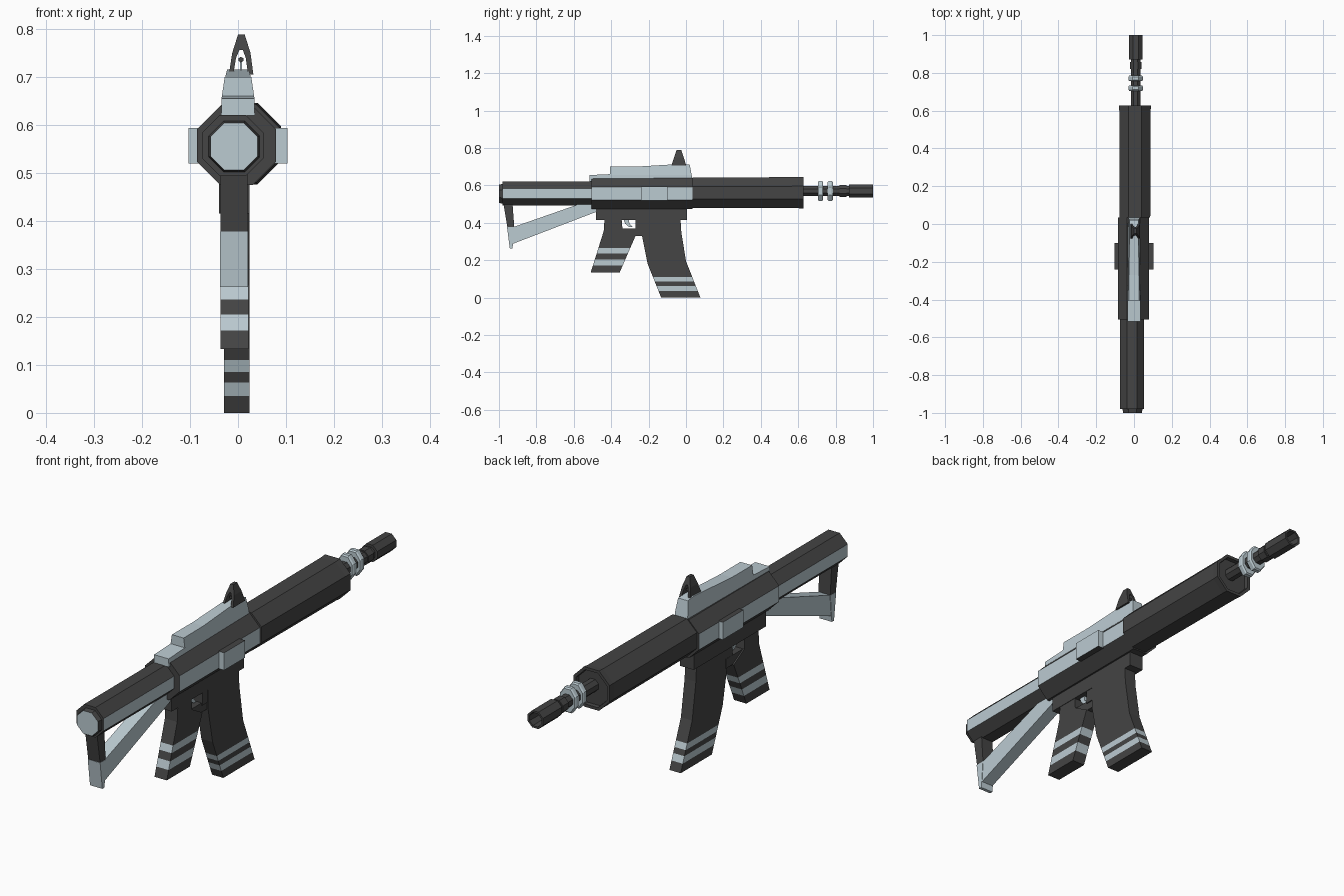
import bpy, bmesh, math
from mathutils import Vector

if "Cube" in bpy.data.objects:
    bpy.data.objects.remove(bpy.data.objects["Cube"])


def material(name, rgb):
    m = bpy.data.materials.new(name)
    m.diffuse_color = (*rgb, 1)
    m.use_nodes = True
    m.node_tree.nodes["Principled BSDF"].inputs["Base Color"].default_value = m.diffuse_color
    return m


DARK, LIGHT = 0, 1
MATS = [material("charcoal", (0.058, 0.058, 0.058)),
        material("pale_blue_grey", (0.50, 0.595, 0.64))]


def finish(name, bm, rule=DARK):
    """rule is a material index or a function of (centre, normal)."""
    bmesh.ops.recalc_face_normals(bm, faces=bm.faces)
    bm.normal_update()
    for f in bm.faces:
        f.material_index = int(rule(f.calc_center_median(), f.normal)) if callable(rule) else rule
    me = bpy.data.meshes.new(name)
    bm.to_mesh(me)
    bm.free()
    for m in MATS:
        me.materials.append(m)
    ob = bpy.data.objects.new(name, me)
    bpy.context.collection.objects.link(ob)
    return ob


def turned(name, profile, n=8, cx=0.0, cz=0.56, sx=1.0, rule=DARK):
    """Flat-sided tube along y from (y, apothem) pairs, capped at both ends."""
    bm = bmesh.new()
    rings = []
    for y, a in profile:
        r = a / math.cos(math.pi / n)
        rings.append([bm.verts.new((cx + sx * r * math.cos((i + .5) * math.tau / n), y,
                                    cz + r * math.sin((i + .5) * math.tau / n)))
                      for i in range(n)])
    for p, q in zip(rings, rings[1:]):
        for i in range(n):
            j = (i + 1) % n
            bm.faces.new((p[i], p[j], q[j], q[i]))
    bm.faces.new(rings[0])
    bm.faces.new(rings[-1])
    return finish(name, bm, rule)


def slab(name, pts, x0, x1, rule=DARK, cuts=(), shape=None):
    """Side profile of (y, z) points, extruded from x0 to x1 and cut at heights."""
    bm = bmesh.new()
    f = bm.faces.new([bm.verts.new((x0, y, z)) for y, z in pts])
    ext = bmesh.ops.extrude_face_region(bm, geom=[f])["geom"]
    bmesh.ops.translate(bm, vec=(x1 - x0, 0, 0),
                        verts=[g for g in ext if isinstance(g, bmesh.types.BMVert)])
    for z in cuts:
        bmesh.ops.bisect_plane(bm, geom=bm.verts[:] + bm.edges[:] + bm.faces[:],
                               plane_co=(0, 0, z), plane_no=(0, 0, 1))
    if shape:
        for v in bm.verts:
            v.co = shape(v.co)
    return finish(name, bm, rule)


def stripes(bands):
    return lambda c, n: abs(n.z) < .95 and any(a < c.z < b for a, b in bands)


def side(c, n):
    return abs(n.x) > .9


# Receiver, stock tube and fore-end
turned("receiver", [(-.505, .082), (.035, .082)], cx=-.003, cz=.557, rule=side)
turned("stock_tube", [(-.98, .064), (-.50, .064)], cx=-.011, cz=.557, rule=side)
turned("stock_end_cap", [(-1.0, .049), (-.98, .053), (-.975, .053)], cx=-.008, cz=.555,
       rule=lambda c, n: n.y < -.9)
turned("handguard", [(.035, .081), (.60, .083), (.628, .085), (.628, .073), (.612, .071)],
       cx=.005, cz=.561)

# Raised plates on both sides of the receiver
for s, label in ((-1, "left"), (1, "right")):
    slab(label + "_side_plate", [(-.24, .52), (-.10, .52), (-.10, .594), (-.24, .594)],
         s * .07, s * .103, rule=lambda c, n: abs(n.z) < .5)

# Barrel, clamp rings and hollow muzzle
B = dict(cx=.009, cz=.57)
turned("barrel", [(.60, .026), (.88, .026)], **B)
for i, y in enumerate((.705, .757)):
    turned(f"barrel_ring_{i + 1}", [(y, .048), (y + .006, .053), (y + .022, .053), (y + .028, .048)],
           sx=.72, rule=LIGHT, **B)
turned("muzzle_collar", [(.82, .031), (.858, .031)], **B)
turned("muzzle", [(.872, .036), (1.0, .036), (1.0, .028), (.93, .026)], **B)


# Top cover, narrowing upward and forward
def narrow(co):
    k = 1 - .25 * max(0, co.z - .65) / .06
    k *= 1 - .12 * max(0, co.y + .4) / .4
    return Vector((co.x * k, co.y, co.z))


slab("top_cover", [(-.515, .62), (-.515, .655), (-.405, .66), (-.405, .70), (-.27, .70),
                   (-.02, .715), (.02, .71), (.035, .63)], -.035, .035, LIGHT, (.655,), narrow)

# Arched front sight, thinner in y toward the tip, with a small aiming post
bm = bmesh.new()
arch = [(-.019, .705), (-.012, .75), (0, .788), (.014, .788), (.026, .75), (.032, .705),
        (.021, .705), (.016, .74), (.010, .756), (.003, .756), (-.004, .74), (-.010, .705)]
loops = []
for s in (-1, 1):
    loops.append([bm.verts.new((x, -.038 + s * (.040 - .027 * (z - .705) / .083), z))
                  for x, z in arch])
m = len(arch)
for i in range(m):
    j = (i + 1) % m
    bm.faces.new((loops[0][i], loops[0][j], loops[1][j], loops[1][i]))
for lp in loops:
    for i in range(m // 2 - 1):       # strips joining outer and inner curve
        bm.faces.new((lp[i], lp[i + 1], lp[m - 2 - i], lp[m - 1 - i]))
finish("front_sight", bm)
turned("sight_post", [(-.06, .005), (-.015, .005)], n=6, cx=.006, cz=.736)
slab("sight_post_stem", [(-.04, .70), (-.034, .70), (-.034, .735), (-.04, .735)], .004, .008, LIGHT)

# Lower frame
slab("lower_frame", [(-.48, .415), (.005, .415), (.005, .50), (-.48, .50)], -.04, .024)

# Curved magazine with two stripes
slab("magazine", [(-.235, .43), (-.03, .43), (-.025, .35), (0, .195), (.077, 0), (-.133, 0),
                  (-.205, .18), (-.235, .33)], -.029, .024,
     stripes([(.035, .063), (.085, .11)]), (.035, .063, .085, .11))

# Grip with two stripes
slab("grip", [(-.435, .43), (-.345, .43), (-.34, .37), (-.27, .33), (-.355, .133),
              (-.51, .133), (-.44, .355)], -.036, .022,
     stripes([(.172, .205), (.236, .265)]), (.172, .205, .236, .265))

# Trigger guard and trigger
slab("trigger_guard", [(-.36, .37), (-.36, .33), (-.225, .33), (-.225, .37)], -.03, .018)
slab("guard_front", [(-.27, .42), (-.27, .36), (-.225, .36), (-.225, .42)], -.029, .022)
slab("trigger", [(-.335, .42), (-.305, .42), (-.303, .395), (-.285, .378), (-.305, .378),
                 (-.325, .395)], -.014, .004, LIGHT)

# Stock brace: dark rear post, pale butt and slanted strut
slab("rear_post", [(-.977, .51), (-.955, .375), (-.918, .375), (-.928, .51)], -.036, .020)
slab("butt", [(-.957, .378), (-.942, .262), (-.928, .262), (-.925, .287), (-.918, .378)],
     -.037, .021, LIGHT)
slab("stock_strut", [(-.93, .375), (-.58, .497), (-.47, .497), (-.47, .462), (-.93, .286)],
     -.035, .019, LIGHT)
